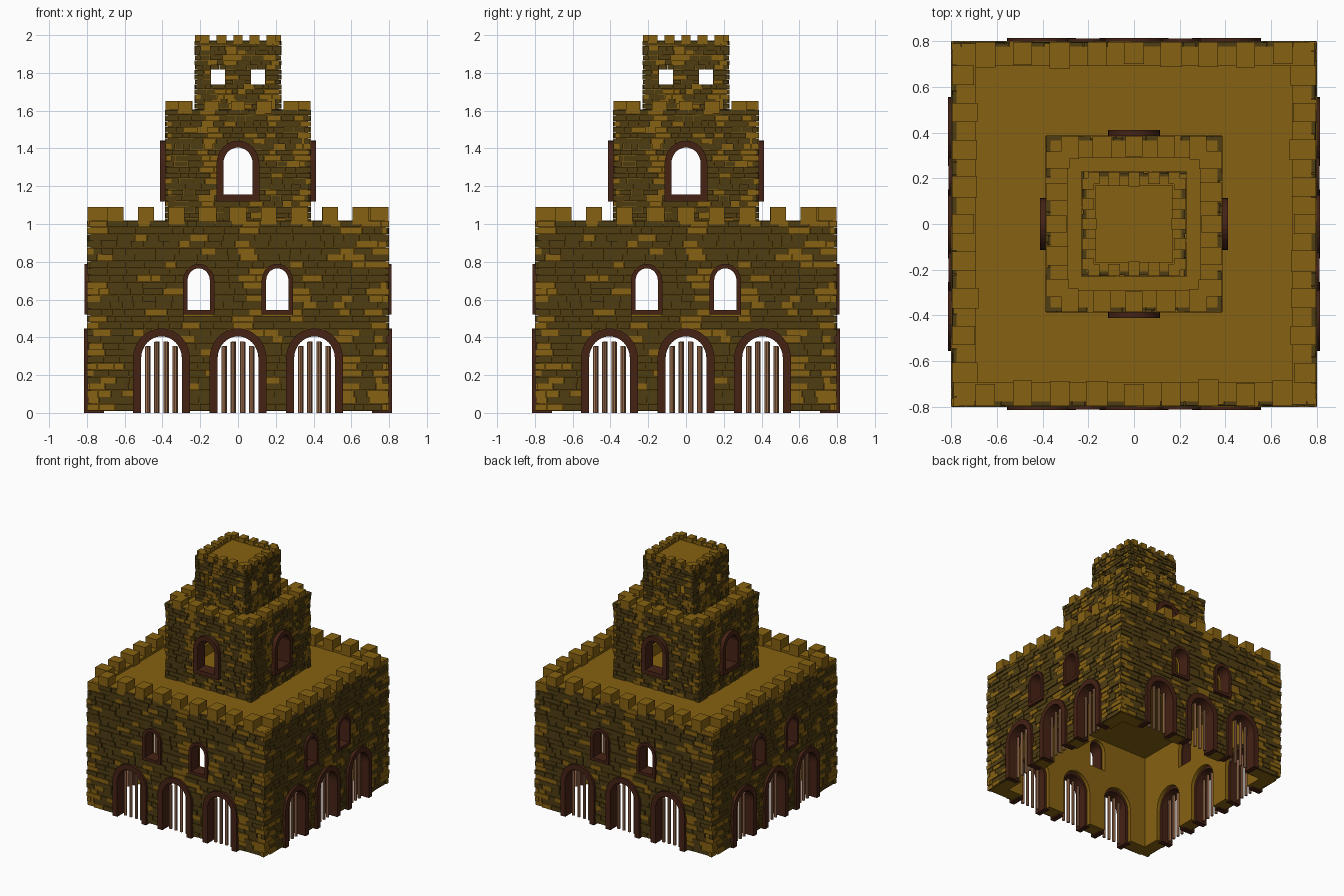
import bpy, bmesh, math, random
from mathutils import Matrix

if "Cube" in bpy.data.objects:
    bpy.data.objects.remove(bpy.data.objects["Cube"])

random.seed(4)


def material(name, rgb):
    m = bpy.data.materials.new(name)
    m.diffuse_color = (*rgb, 1)
    m.use_nodes = True
    m.node_tree.nodes["Principled BSDF"].inputs["Base Color"].default_value = m.diffuse_color
    return m


OCHRE = material("ochre_stone", (0.24, 0.12, 0.006))
OLIVE = material("olive_stone", (0.078, 0.046, 0.006))
BROWN = material("dark_frame", (0.06, 0.016, 0.007))
WOOD = material("wood", (0.38, 0.18, 0.09))


def add_object(name, mesh, turn=0):
    ob = bpy.data.objects.new(name, mesh)
    ob.rotation_euler.z = math.radians(turn)
    bpy.context.collection.objects.link(ob)
    return ob


def to_mesh(bm, name, mats):
    bmesh.ops.recalc_face_normals(bm, faces=bm.faces[:])
    me = bpy.data.meshes.new(name)
    bm.to_mesh(me)
    bm.free()
    for m in mats:
        me.materials.append(m)
    return me


def four_sides(name, bm, mats):
    me = to_mesh(bm, name, mats)
    for label, turn in (("front", 0), ("right", 90), ("back", 180), ("left", 270)):
        add_object(f"{name}_{label}", me, turn)


def box(bm, x0, x1, y0, y1, z0, z1, mat=0):
    mx = Matrix.Translation(((x0 + x1) / 2, (y0 + y1) / 2, (z0 + z1) / 2)) \
        @ Matrix.Diagonal((x1 - x0, y1 - y0, z1 - z0, 1))
    for v in bmesh.ops.create_cube(bm, size=1, matrix=mx)["verts"]:
        for f in v.link_faces:
            f.material_index = mat


class Opening:
    """Arched or square hole: centre, inner half-width, bottom, top, frame width."""
    def __init__(self, cx, w, z0, z1, frame=0.0, sill=False):
        self.cx, self.w, self.z0, self.z1, self.frame, self.sill = cx, w, z0, z1, frame, sill

    def profile(self, grow):
        w, top = self.w + grow, self.z1 + grow
        low = self.z0 - (grow if self.sill else 0)
        if not self.frame:
            return [(self.cx - w, low), (self.cx - w, top), (self.cx + w, top), (self.cx + w, low)]
        rise = w * 1.08
        pts = [(self.cx - w, low)]
        for i in range(17):
            a = math.pi * (1 - i / 16)
            pts.append((self.cx + w * math.cos(a), top - rise + rise * math.sin(a)))
        return pts + [(self.cx + w, low)]

    def half_width_at(self, z0, z1):
        # half-width the masonry must leave free in the course z0..z1
        g = self.frame * 0.7
        w, top, z = self.w + g, self.z1 + g, (z0 + z1) / 2
        low = self.z0 - (g if self.sill else 0)
        if z > top or z < low:
            return 0
        spring = top - w * 1.08
        if not self.frame or z < spring:
            return w
        return w * math.sqrt(max(0, 1 - ((z - spring) / (w * 1.08)) ** 2))


def add_cutter(core, me, name, turn=0):
    c = add_object(name, me, turn)
    c.hide_render = True
    c.display_type = 'WIRE'
    mod = core.modifiers.new(name, 'BOOLEAN')
    mod.operation, mod.solver, mod.object = 'DIFFERENCE', 'EXACT', c


def core(name, half, z0, z1, inner, c0, c1, openings):
    bm = bmesh.new()
    box(bm, -half, half, -half, half, z0, z1)
    ob = add_object(name, to_mesh(bm, name, [OCHRE]))
    bm = bmesh.new()
    box(bm, -inner, inner, -inner, inner, c0, c1)
    add_cutter(ob, to_mesh(bm, name + "_cavity", [OCHRE]), name + "_cavity_cutter")
    bm = bmesh.new()
    for o in openings:
        pts = o.profile(o.frame * 0.5)
        if o.z0 <= 0:
            pts = [(x, -0.1 if z <= 0 else z) for x, z in pts]
        f = bm.faces.new([bm.verts.new((x, -1, z)) for x, z in pts])
        new = bmesh.ops.extrude_face_region(bm, geom=[f])["geom"]
        bmesh.ops.translate(bm, vec=(0, 2, 0), verts=[v for v in new if isinstance(v, bmesh.types.BMVert)])
    me = to_mesh(bm, name + "_openings", [OCHRE])
    add_cutter(ob, me, name + "_opening_cutter_y")
    add_cutter(ob, me, name + "_opening_cutter_x", 90)


def bricks(name, half, z0, z1, rows, length, openings, bands):
    bm = bmesh.new()
    h = (z1 - z0) / rows
    for r in range(rows):
        a, b = z0 + r * h, z0 + (r + 1) * h
        # free stretches of this course between the openings
        edge, spans = -half + 0.012 * (r % 2), []
        for o in sorted(openings, key=lambda o: o.cx):
            w = o.half_width_at(a, b)
            if w:
                spans.append((edge, o.cx - w))
                edge = o.cx + w
        spans.append((edge, half - 0.012 * ((r + 1) % 2)))
        for s, e in spans:
            x = s
            while x < e - 1e-4:
                nx = x + length * random.uniform(0.55, 1.35)
                if nx > e - length * 0.35:
                    nx = e
                mid = (x + nx) / 2
                near = any(abs(mid - c) < length * 0.5 for c in bands)
                light = random.random() < (0.6 if near else 0.1)
                out = half - random.choice((0, 0.003, 0.006, 0.01))
                box(bm, x + 0.0012, nx - 0.0012, -out, -half + 0.035, a + 0.001, b - 0.001, 0 if light else 1)
                x = nx
    four_sides(name, bm, [OCHRE, OLIVE])


def frames(name, openings, y0, y1):
    bm = bmesh.new()
    for o in openings:
        loops = [[bm.verts.new((x, y, z)) for x, z in o.profile(g)]
                 for g, y in ((0, y0), (o.frame, y0), (o.frame, y1), (0, y1))]
        n = len(loops[0])
        for k in range(4):
            p, q = loops[k], loops[(k + 1) % 4]
            for i in range(n if o.sill else n - 1):
                j = (i + 1) % n
                bm.faces.new((p[i], p[j], q[j], q[i]))
        if not o.sill:
            for i in (0, n - 1):
                bm.faces.new([l[i] for l in loops])
    four_sides(name, bm, [BROWN])


def battlements(name, half, depth, roof, ledge, top, pitch, width, count):
    bm = bmesh.new()
    box(bm, -half + 0.02, half - 0.02, -half + 0.02, -half + depth, roof - 0.03, ledge)
    for k in range(-count, count + 1):
        w = width * random.uniform(0.92, 1.08) / 2
        x = k * pitch
        box(bm, x - w, x + w, -half, -half + depth + random.uniform(-0.01, 0.015), ledge - 0.02, top)
    four_sides(name, bm, [OCHRE])


# Lower keep: three gates and two windows on each side
gates = [Opening(x, 0.108, 0, 0.405, 0.043) for x in (-0.405, 0, 0.405)]
windows = [Opening(x, 0.059, 0.545, 0.765, 0.024, True) for x in (-0.208, 0.208)]
core("lower_keep_core", 0.78, 0.01, 1.0, 0.68, -0.2, 0.79, gates + windows)
bricks("lower_keep_bricks", 0.8, 0.012, 1.018, 28, 0.09, gates + windows, (-0.74, 0.07, 0.56, 0.76))
frames("gate_arch", gates, -0.815, -0.71)
frames("lower_window_frame", windows, -0.812, -0.71)
battlements("lower_battlements", 0.797, 0.105, 1.0, 1.018, 1.09, 0.1625, 0.088, 4)

# Wooden bars in the gates
bm = bmesh.new()
for g in gates:
    for dx in (-0.075, -0.027, 0.022, 0.07):
        top = 0.39 - abs(dx) * 0.5
        bmesh.ops.create_cone(bm, cap_ends=True, segments=8, radius1=0.012, radius2=0.012, depth=top,
                              matrix=Matrix.Translation((g.cx + dx, -0.755, top / 2)))
four_sides("gate_bars", bm, [WOOD])

# Middle tower: one arched window on each side
arch = [Opening(0, 0.077, 1.155, 1.405, 0.036, True)]
core("middle_tower_core", 0.37, 0.98, 1.59, 0.29, 1.05, 1.53, arch)
bricks("middle_tower_bricks", 0.387, 1.0, 1.605, 20, 0.065, arch, (-0.15, 0.2, 0.34))
frames("middle_window_frame", arch, -0.412, -0.31)
battlements("middle_battlements", 0.385, 0.095, 1.59, 1.605, 1.65, 0.14, 0.078, 2)

# Top turret: two small square holes on each side
holes = [Opening(-0.107, 0.037, 1.727, 1.848), Opening(0.107, 0.037, 1.727, 1.82)]
core("top_turret_core", 0.215, 1.57, 1.965, 0.165, 1.65, 1.92, holes)
bricks("top_turret_bricks", 0.23, 1.585, 1.97, 15, 0.055, holes, (-0.03, 0.18))
battlements("top_battlements", 0.228, 0.06, 1.965, 1.972, 2.0, 0.088, 0.05, 2)
